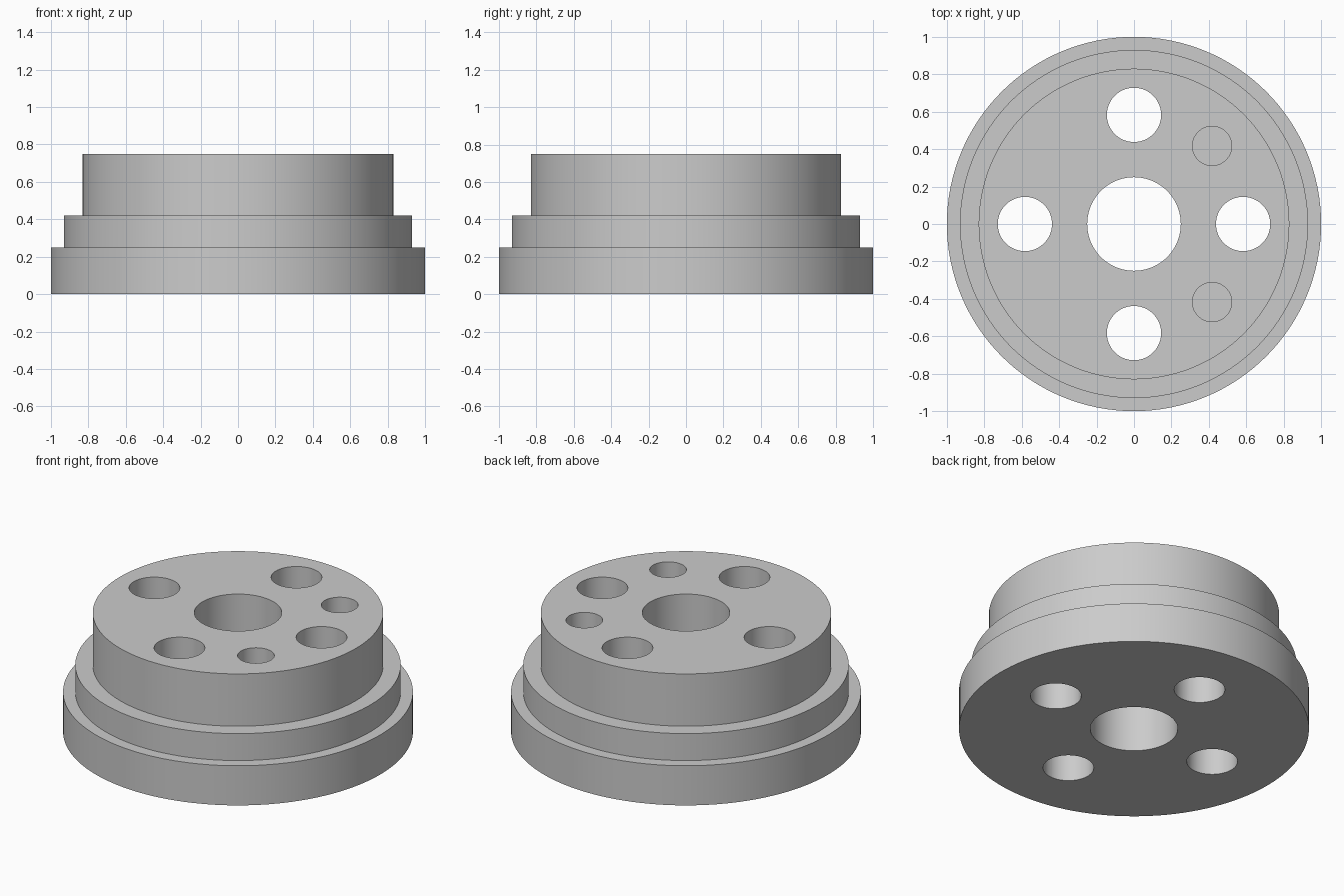
import bpy
import bmesh
import math
from mathutils import Matrix

cube = bpy.data.objects.get("Cube")
if cube:
    bpy.data.objects.remove(cube, do_unlink=True)

TOP = 0.75
STEPS = [(1.0, 0.25), (0.93, 0.42), (0.83, TOP)]  # radius, upper height

metal = bpy.data.materials.new("light grey metal")
grey = (0.6, 0.6, 0.6, 1)
metal.diffuse_color = grey
metal.use_nodes = True
metal.node_tree.nodes["Principled BSDF"].inputs["Base Color"].default_value = grey


def new_object(name, bm):
    mesh = bpy.data.meshes.new(name)
    bmesh.ops.recalc_face_normals(bm, faces=bm.faces)
    bm.to_mesh(mesh)
    bm.free()
    obj = bpy.data.objects.new(name, mesh)
    bpy.context.collection.objects.link(obj)
    mesh.materials.append(metal)
    return obj


def ring(bm, radius, z, count):
    place = Matrix.Translation((0, 0, z))
    return bmesh.ops.create_circle(bm, segments=count, radius=radius, matrix=place)["verts"]


def stepped_body(name, count=128):
    bm = bmesh.new()
    rings, low = [], 0
    for radius, high in STEPS:
        rings += [ring(bm, radius, low, count), ring(bm, radius, high, count)]
        low = high
    for a, b in zip(rings, rings[1:]):
        for i in range(count):
            j = (i + 1) % count
            bm.faces.new((a[i], a[j], b[j], b[i]))
    bm.faces.new(rings[0])
    bm.faces.new(rings[-1])
    return new_object(name, bm)


def drill(body, name, radius, distance, angle, bottom, count=64):
    """Cut a round vertical hole from the top face down to the given height."""
    high = TOP + 0.1
    x, y = distance * math.cos(angle), distance * math.sin(angle)
    bm = bmesh.new()
    bmesh.ops.create_cone(bm, cap_ends=True, segments=count, radius1=radius,
                          radius2=radius, depth=high - bottom,
                          matrix=Matrix.Translation((x, y, (high + bottom) / 2)))
    cutter = new_object(name + "_cutter", bm)
    cutter.hide_render = True
    mod = body.modifiers.new(name, 'BOOLEAN')
    mod.operation = 'DIFFERENCE'
    mod.solver = 'EXACT'
    mod.object = cutter
    bpy.ops.object.select_all(action='DESELECT')
    body.select_set(True)
    bpy.context.view_layer.objects.active = body
    bpy.ops.object.modifier_apply(modifier=mod.name)
    bpy.data.objects.remove(cutter, do_unlink=True)


# Stepped hub
hub = stepped_body("stepped_hub")

# Central bore and four through holes
drill(hub, "centre_bore", 0.25, 0, 0, -0.1, 96)
for k in range(4):
    drill(hub, "bolt_hole", 0.145, 0.583, k * math.pi / 2, -0.1)

# Two blind pin holes on the left side
for side in (-1, 1):
    drill(hub, "pin_hole", 0.105, 0.59, side * math.pi / 4, 0.42)

bpy.ops.object.shade_smooth_by_angle(angle=math.radians(30))
